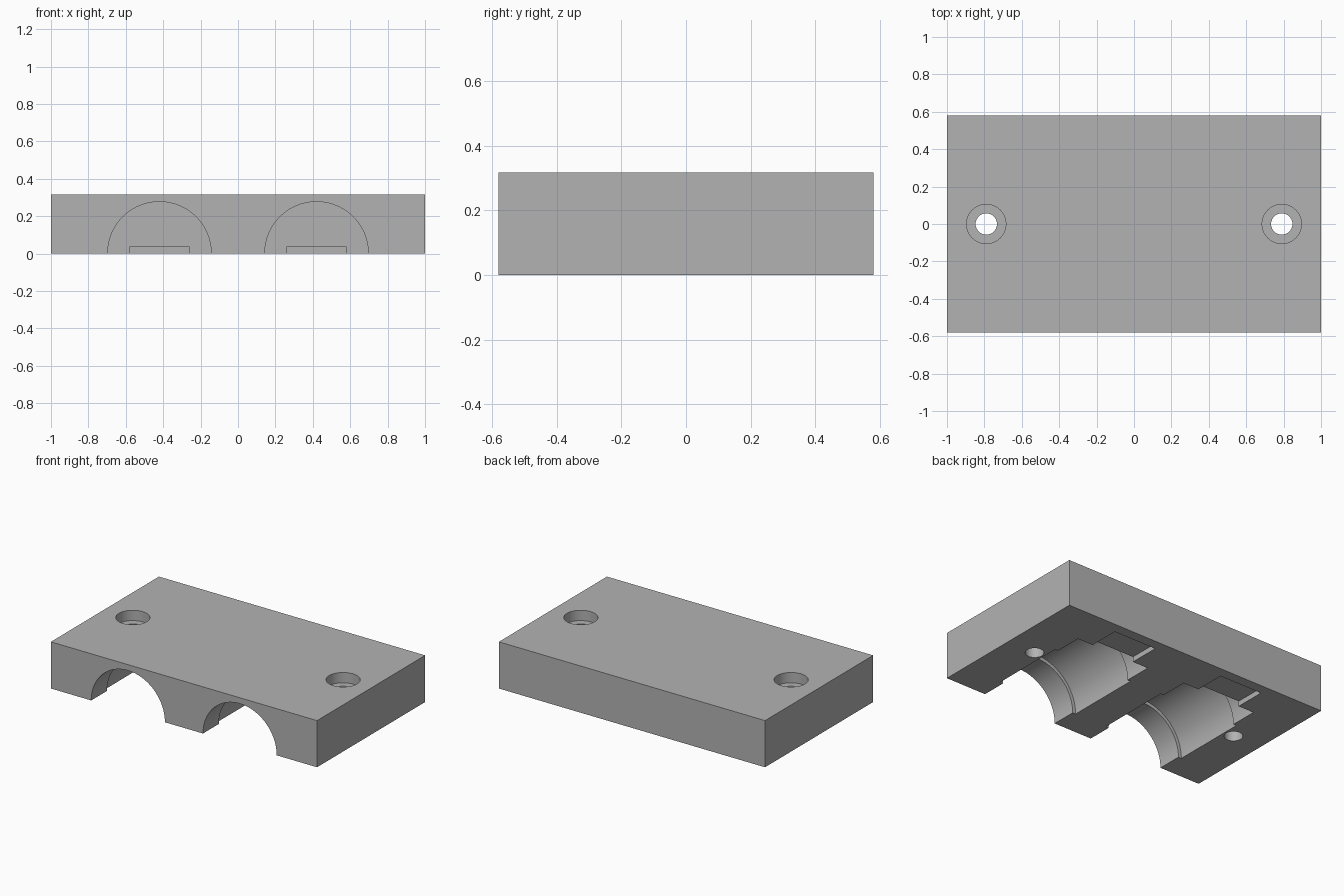
import bpy
import math

HALF_Y, HEIGHT = 0.58, 0.317

if "Cube" in bpy.data.objects:
    bpy.data.objects.remove(bpy.data.objects["Cube"], do_unlink=True)

grey = bpy.data.materials.new("plain_grey")
grey.use_nodes = True
grey.diffuse_color = (0.45, 0.45, 0.45, 1)
grey.node_tree.nodes["Principled BSDF"].inputs["Base Color"].default_value = (0.45, 0.45, 0.45, 1)


def box(name, low, high):
    centre = [(a + b) / 2 for a, b in zip(low, high)]
    bpy.ops.mesh.primitive_cube_add(size=1, location=centre)
    obj = bpy.context.object
    obj.name = name
    obj.scale = [b - a for a, b in zip(low, high)]
    bpy.ops.object.transform_apply(location=True, rotation=True, scale=True)
    obj.data.materials.append(grey)
    return obj


def rod(name, radius, length, centre, along_y=False):
    tilt = (math.pi / 2 if along_y else 0, 0, 0)
    bpy.ops.mesh.primitive_cylinder_add(vertices=96, radius=radius, depth=length,
                                        location=centre, rotation=tilt)
    obj = bpy.context.object
    obj.name = name
    bpy.ops.object.transform_apply(location=True, rotation=True, scale=True)
    obj.data.materials.append(grey)
    return obj


def bore(name, radius, x, y0, y1):
    return rod(name, radius, y1 - y0, (x, (y0 + y1) / 2, 0), along_y=True)


def cut(target, cutter):
    mod = target.modifiers.new("cut", "BOOLEAN")
    mod.operation = "DIFFERENCE"
    mod.solver = "EXACT"
    mod.object = cutter
    bpy.context.view_layer.objects.active = target
    bpy.ops.object.modifier_apply(modifier=mod.name)
    bpy.data.objects.remove(cutter, do_unlink=True)


# Solid clamp block
block = box("clamp_block", (-1, -HALF_Y, 0), (1, HALF_Y, HEIGHT))

for side in (-1, 1):
    # Half-round channel open at the front, with a wider seat behind the lip
    x = side * 0.42
    cut(block, bore("channel_cutter", 0.277, x, -0.8, 0.3))
    cut(block, bore("seat_cutter", 0.3, x, -0.41, 0.11))
    # Shallow slot behind the channel
    cut(block, box("slot_cutter", (x - 0.16, 0.15, -0.1), (x + 0.16, 0.51, 0.035)))
    # Screw hole with a recess for the head
    cut(block, rod("hole_cutter", 0.057, 1, (side * 0.79, 0, 0.15)))
    cut(block, rod("recess_cutter", 0.105, 0.2, (side * 0.79, 0, HEIGHT + 0.03)))

bpy.ops.object.select_all(action="DESELECT")
block.select_set(True)
bpy.context.view_layer.objects.active = block
bpy.ops.object.shade_smooth_by_angle(angle=math.radians(30))
